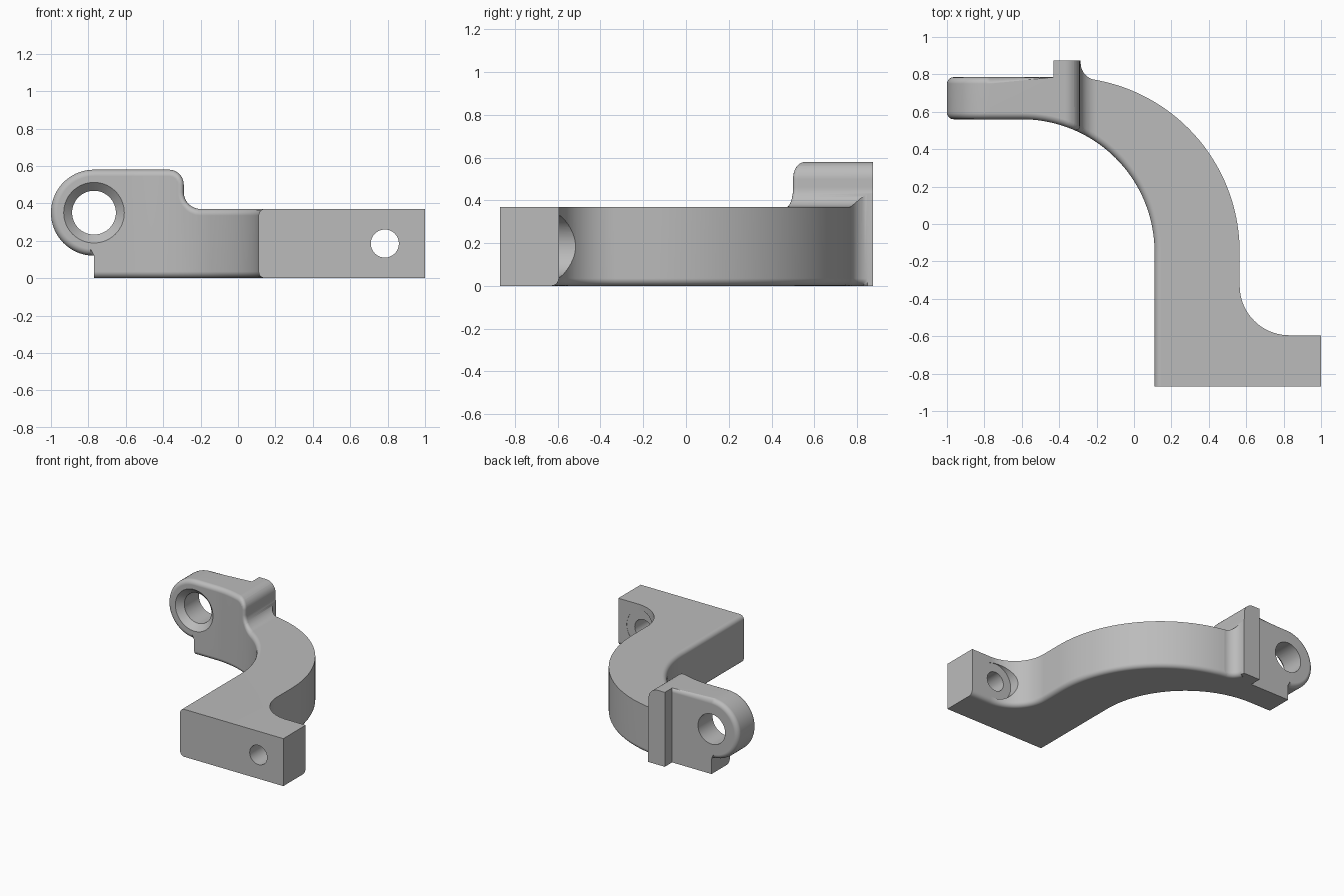
import bpy, bmesh, math
from mathutils import Matrix, Vector

if "Cube" in bpy.data.objects:
    bpy.data.objects.remove(bpy.data.objects["Cube"], do_unlink=True)

metal = bpy.data.materials.new("grey metal")
metal.use_nodes = True
colour = (0.5, 0.5, 0.5, 1)
metal.diffuse_color = colour
metal.node_tree.nodes["Principled BSDF"].inputs["Base Color"].default_value = colour


def arc(cx, cy, r, start, end, steps=12):
    angles = [math.radians(start + (end - start) * i / steps) for i in range(steps + 1)]
    return [(cx + r * math.cos(a), cy + r * math.sin(a)) for a in angles]


def add_object(name, bm):
    bmesh.ops.recalc_face_normals(bm, faces=bm.faces[:])
    mesh = bpy.data.meshes.new(name)
    bm.to_mesh(mesh)
    bm.free()
    mesh.materials.append(metal)
    obj = bpy.data.objects.new(name, mesh)
    bpy.context.collection.objects.link(obj)
    return obj


def prism(name, points, place, sweep):
    bm = bmesh.new()
    face = bm.faces.new([bm.verts.new(place(*p)) for p in points])
    out = bmesh.ops.extrude_face_region(bm, geom=[face])
    bmesh.ops.translate(bm, vec=sweep, verts=[g for g in out["geom"] if isinstance(g, bmesh.types.BMVert)])
    return add_object(name, bm)


def cutter(name, x, z, y0, y1, r0, r1):
    bm = bmesh.new()
    bmesh.ops.create_cone(bm, cap_ends=True, segments=64, radius1=r0, radius2=r1, depth=y1 - y0)
    bm.transform(Matrix.Translation((x, (y0 + y1) / 2, z)) @ Matrix.Rotation(-math.pi / 2, 4, "X"))
    return add_object(name, bm)


def combine(target, tool, operation):
    mod = target.modifiers.new("cut", "BOOLEAN")
    mod.operation, mod.object, mod.solver = operation, tool, "EXACT"
    bpy.context.view_layer.objects.active = target
    bpy.ops.object.modifier_apply(modifier=mod.name)
    bpy.data.objects.remove(tool, do_unlink=True)


# Curved arm, foot, rib and lug in plan
plan = ([(0.11, -0.87), (1, -0.87), (1, -0.595)]
        + arc(0.83, -0.33, 0.265, 270, 180, 20)
        + arc(-0.37, -0.15, 0.935, 0, 79.5, 36)
        + arc(-0.195, 0.86, 0.09, 270, 180)
        + [(-0.285, 0.875), (-0.43, 0.875), (-0.43, 0.785), (-1.1, 0.785), (-1.1, 0.56)]
        + arc(-0.6, -0.15, 0.71, 90, 0, 36))
bracket = prism("bracket_body", plan, lambda x, y: (x, y, -0.1), (0, 0, 0.9))

# Side profile with the raised, rounded lug
profile = ([(-0.77, 0), (1.1, 0), (1.1, 0.37)]
           + arc(-0.2, 0.46, 0.09, 270, 180)
           + arc(-0.37, 0.5, 0.08, 0, 90)
           + arc(-0.77, 0.35, 0.23, 90, 270, 36))
outline = prism("side_outline", profile, lambda x, z: (x, -1.2, z), (0, 2.4, 0))
combine(bracket, outline, "INTERSECT")


# Rounded edges: whole inner side, lower outer side, back of the lug
def on_inner(p):
    if p.y < -0.15:
        return abs(p.x - 0.11) < 0.004 and p.y > -0.865
    if p.x < -0.6:
        return abs(p.y - 0.56) < 0.004
    return abs(math.hypot(p.x + 0.6, p.y + 0.15) - 0.71) < 0.006


def is_rounded(edge):
    if len(edge.link_faces) != 2 or edge.calc_face_angle(0) < 0.7:
        return False
    mid = (edge.verts[0].co + edge.verts[1].co) / 2
    if abs(mid.x + 0.77) < 0.002 and mid.z < 0.115:
        return False
    if on_inner(mid):
        return True
    if mid.z < 0.002:
        return mid.x > -0.284 and mid.x < 0.998 and mid.y > -0.865
    return abs(mid.y - 0.785) < 0.002 and mid.x < -0.432 and mid.z > 0.115


bm = bmesh.new()
bm.from_mesh(bracket.data)
bmesh.ops.remove_doubles(bm, verts=bm.verts[:], dist=0.0002)
bm.normal_update()
bmesh.ops.bevel(bm, geom=[e for e in bm.edges if is_rounded(e)], offset=0.035,
                offset_type="OFFSET", segments=5, profile=0.5, affect="EDGES", clamp_overlap=False)
bm.to_mesh(bracket.data)
bm.free()

# Lug hole with countersink, foot hole with spotface
for tool in (cutter("lug_hole", -0.77, 0.35, 0.4, 1, 0.117, 0.117),
             cutter("lug_countersink", -0.77, 0.35, 0.55, 0.605, 0.172, 0.117),
             cutter("foot_hole", 0.785, 0.185, -1, -0.4, 0.075, 0.075),
             cutter("foot_spotface", 0.785, 0.185, -0.597, -0.25, 0.143, 0.143)):
    combine(bracket, tool, "DIFFERENCE")

bracket.data.materials.clear()
bracket.data.materials.append(metal)
bpy.ops.object.select_all(action="DESELECT")
bracket.select_set(True)
bpy.context.view_layer.objects.active = bracket
bpy.ops.object.shade_smooth_by_angle(angle=math.radians(30))
weighted = bracket.modifiers.new("clean shading", "WEIGHTED_NORMAL")
weighted.keep_sharp = True
